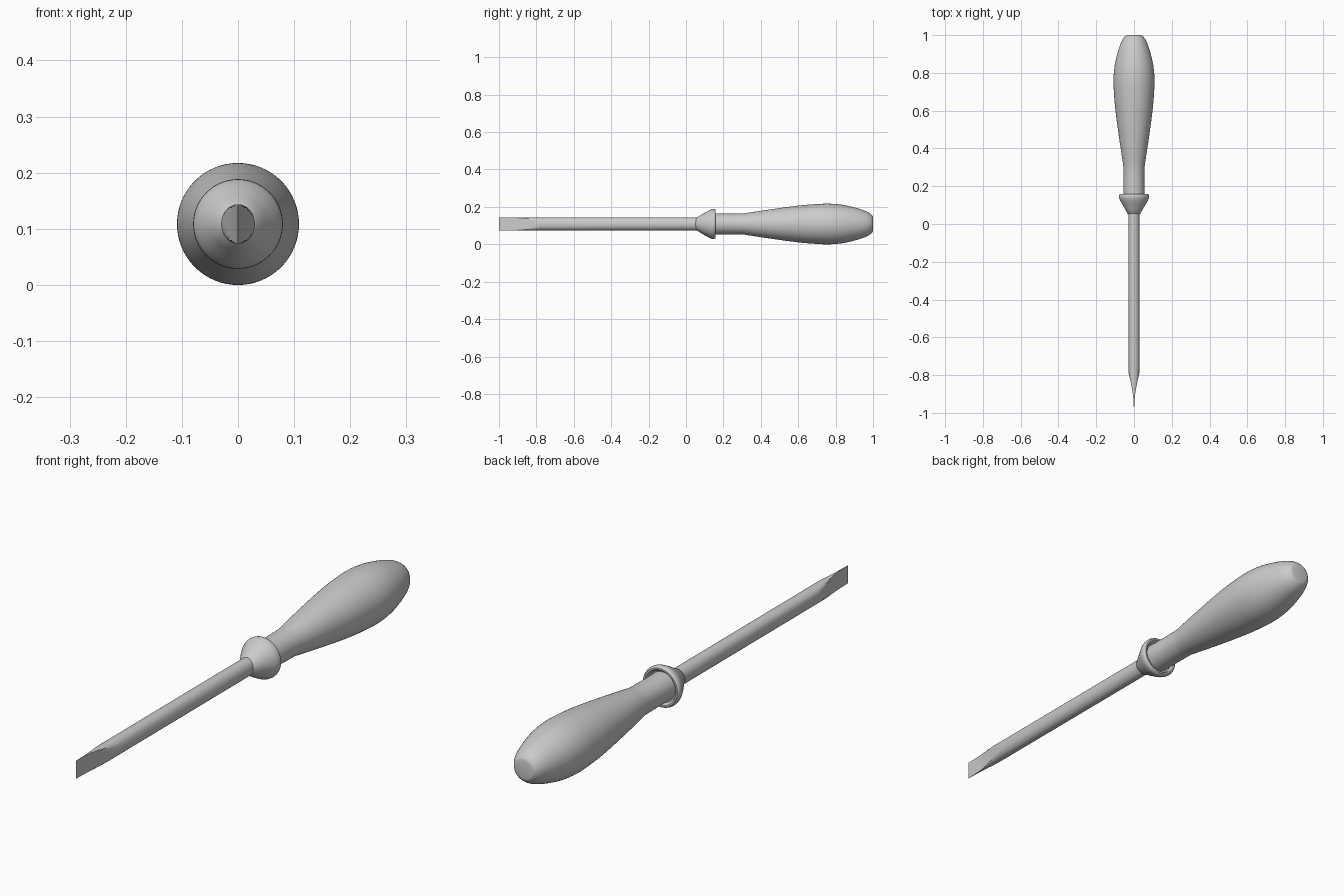
import bpy, bmesh, math

if "Cube" in bpy.data.objects:
    bpy.data.objects.remove(bpy.data.objects["Cube"])

SEG = 64
AXIS_Z = 0.1085


def loft(name, rings, angle=35):
    """Skin a list of closed rings (lists of xyz) and cap both ends."""
    bm = bmesh.new()
    loops = [[bm.verts.new(p) for p in ring] for ring in rings]
    for a, b in zip(loops, loops[1:]):
        for i in range(SEG):
            j = (i + 1) % SEG
            bm.faces.new((a[i], a[j], b[j], b[i]))
    bm.faces.new(loops[0][::-1])
    bm.faces.new(loops[-1])
    bmesh.ops.recalc_face_normals(bm, faces=bm.faces)
    mesh = bpy.data.meshes.new(name)
    bm.to_mesh(mesh)
    bm.free()
    obj = bpy.data.objects.new(name, mesh)
    bpy.context.collection.objects.link(obj)
    bpy.ops.object.select_all(action='DESELECT')
    obj.select_set(True)
    bpy.context.view_layer.objects.active = obj
    bpy.ops.object.shade_smooth_by_angle(angle=math.radians(angle))
    return obj


def ring(y, rx, rz, limit=1.0):
    """Ellipse around the tool axis, with x clipped to +-limit."""
    pts = []
    for i in range(SEG):
        t = 2 * math.pi * i / SEG
        x = max(-limit, min(limit, rx * math.cos(t)))
        pts.append((x, y, AXIS_Z + rz * math.sin(t)))
    return pts


def smooth_profile(pts, steps=5):
    """Catmull-Rom curve through the (y, radius) points."""
    p = [pts[0]] + pts + [pts[-1]]
    out = []
    for a, b, c, d in zip(p, p[1:], p[2:], p[3:]):
        for s in range(steps):
            t = s / steps
            out.append(tuple(0.5 * (2 * b[k] + (c[k] - a[k]) * t
                       + (2 * a[k] - 5 * b[k] + 4 * c[k] - d[k]) * t * t
                       + (3 * b[k] - a[k] - 3 * c[k] + d[k]) * t ** 3)
                       for k in (0, 1)))
    return out + [pts[-1]]


def lathe(name, profile, angle=35):
    return loft(name, [ring(y, r, r) for y, r in profile], angle)


# Handle: straight neck swelling into a teardrop grip with a small flat end
neck = [(0.13, 0.056), (0.22, 0.055)]
grip = smooth_profile([(0.305, 0.056), (0.45, 0.078), (0.60, 0.098),
                       (0.70, 0.1065), (0.77, 0.1085), (0.84, 0.102),
                       (0.91, 0.086), (0.96, 0.069), (0.985, 0.055),
                       (0.997, 0.043), (1.0, 0.035)])
lathe("handle", neck + grip)

# Collar: flared cone with rounded rim and a recessed back
lathe("collar", [(0.05, 0.028), (0.055, 0.034), (0.08, 0.048),
                 (0.105, 0.063), (0.125, 0.074), (0.138, 0.079),
                 (0.148, 0.080), (0.155, 0.078), (0.159, 0.074),
                 (0.159, 0.068), (0.155, 0.064), (0.147, 0.061),
                 (0.143, 0.052)])

# Shaft: oval rod ground down on both sides into a thin flat blade
blade = [(-1.0, 0.0005), (-0.96, 0.0015), (-0.93, 0.003), (-0.90, 0.006),
         (-0.87, 0.011), (-0.84, 0.017), (-0.81, 0.0235), (-0.78, 0.030)]
loft("shaft_and_blade",
     [ring(y, 0.030, 0.035, h) for y, h in blade] + [ring(0.10, 0.030, 0.035)],
     angle=25)
